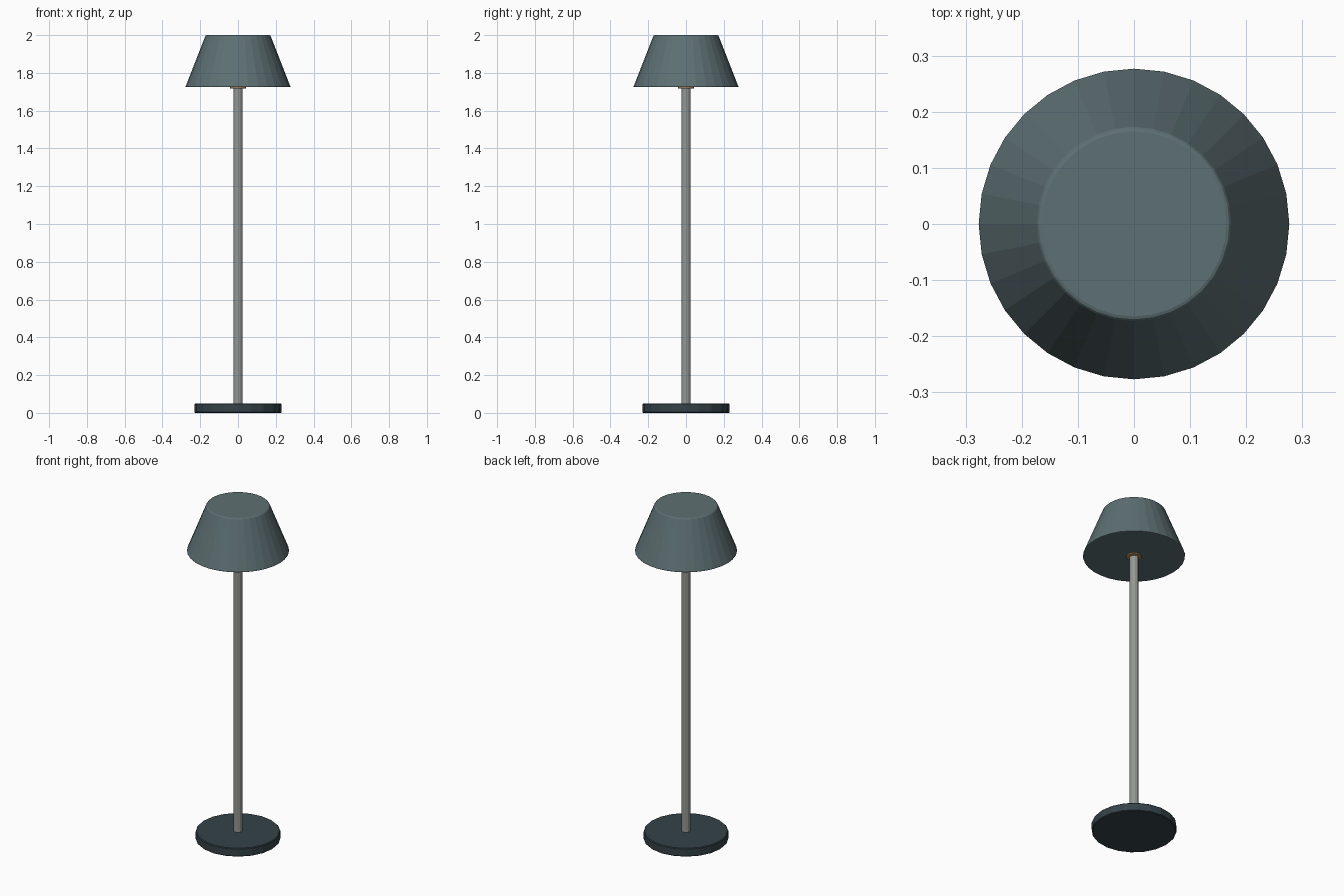
import bpy

if "Cube" in bpy.data.objects:
    bpy.data.objects.remove(bpy.data.objects["Cube"])


def material(name, rgb):
    m = bpy.data.materials.new(name)
    m.diffuse_color = (*rgb, 1)
    m.use_nodes = True
    m.node_tree.nodes["Principled BSDF"].inputs["Base Color"].default_value = m.diffuse_color
    return m


def tapered(name, sides, r_low, r_high, z_low, z_high, mat, bevel=0, segments=1):
    """Upright cylinder or cone frustum with optional rounded rims."""
    bpy.ops.mesh.primitive_cone_add(
        vertices=sides, radius1=r_low, radius2=r_high,
        depth=z_high - z_low, location=(0, 0, (z_low + z_high) / 2))
    ob = bpy.context.object
    ob.name = name
    ob.data.materials.append(mat)
    if bevel:
        mod = ob.modifiers.new("rim", 'BEVEL')
        mod.width = bevel
        mod.segments = segments
        mod.limit_method = 'ANGLE'
        mod.angle_limit = 0.7
    return ob


dark = material("dark_base", (0.035, 0.055, 0.065))
metal = material("metal", (0.30, 0.31, 0.29))
fabric = material("shade_fabric", (0.11, 0.16, 0.17))
warm = material("warm_bulb", (0.45, 0.27, 0.12))

# Floor plate
tapered("base", 20, 0.23, 0.23, 0.0, 0.05, dark, 0.004)

# Pole, running up into the shade
tapered("pole", 12, 0.024, 0.024, 0.04, 1.74, metal)

# Closed conical shade with softened rims
tapered("lampshade", 32, 0.279, 0.171, 1.724, 2.0, fabric, 0.006, 2)

# Small warm light fitting peeking out under the shade
tapered("bulb_fitting", 16, 0.042, 0.046, 1.718, 1.735, warm)
